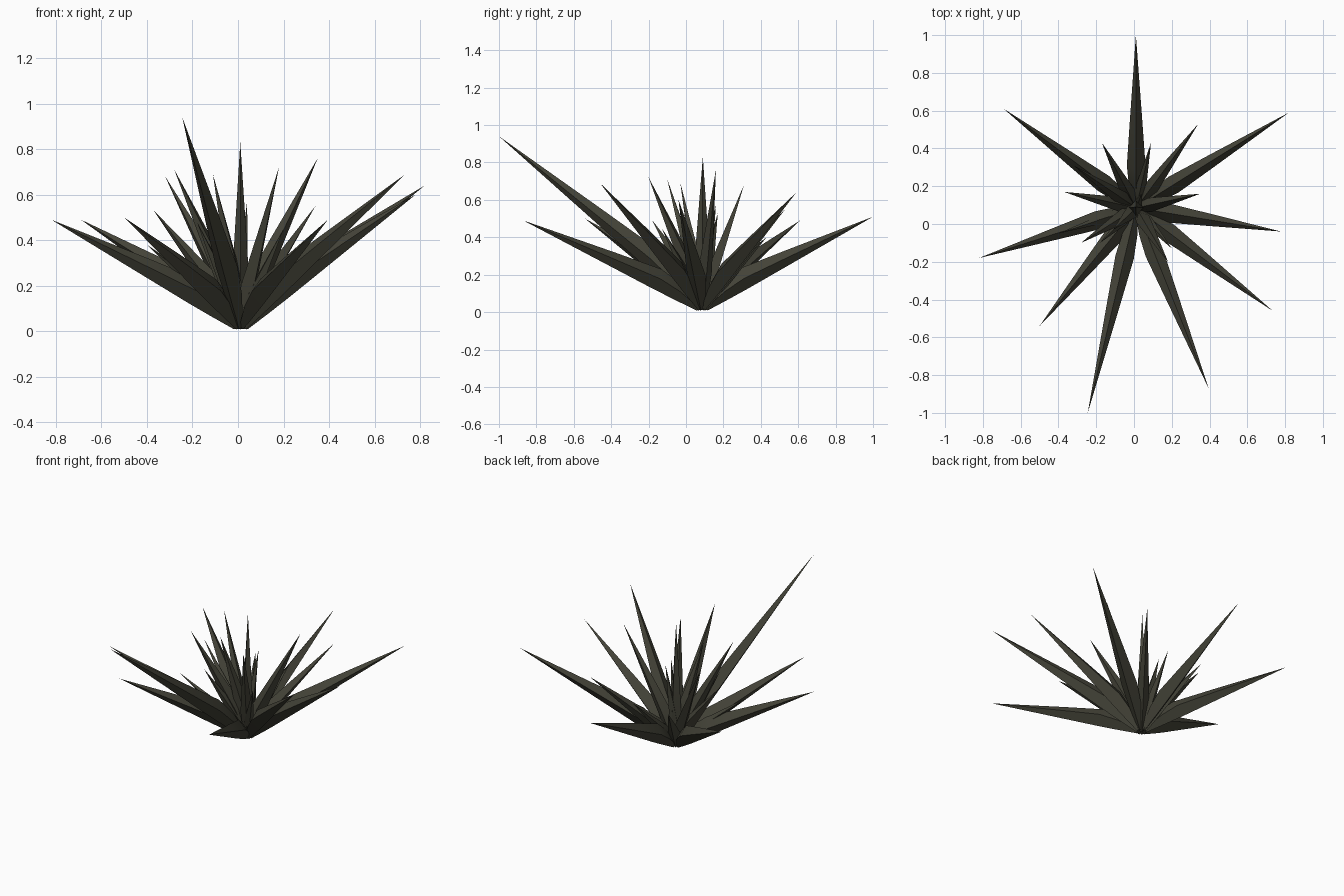
import bpy, bmesh
from mathutils import Vector

if "Cube" in bpy.data.objects:
    bpy.data.objects.remove(bpy.data.objects["Cube"])

mat = bpy.data.materials.new("dark olive")
mat.diffuse_color = (0.058, 0.057, 0.040, 1)
mat.use_nodes = True
mat.node_tree.nodes["Principled BSDF"].inputs["Base Color"].default_value = mat.diffuse_color
CENTRE = Vector((0.012, 0.085, 0.0))


def leaf(name, tip, r):
    """Four-sided spike: straight keel, swollen lower third, needle tip."""
    tip = Vector(tip)
    out = Vector((tip.x - CENTRE.x, tip.y - CENTRE.y, 0))
    foot = CENTRE + (out.normalized() * 0.03 if out.length > 0.05 else Vector())
    foot.z = 0.01
    d = (tip - foot).normalized()
    side = d.cross(Vector((0, 0, 1)))
    upright = side.length < 0.05
    side = Vector((1, 0, 0)) if upright else side.normalized()
    up = side.cross(d)
    lift = up * (0 if upright else 0.9)
    bm = bmesh.new()
    rings = []
    for t, s in ((0, 0.3), (0.13, 0.8), (0.25, 1.0), (0.5, 0.68)):
        c = foot.lerp(tip, t) + lift * r * s
        rings.append([bm.verts.new(c + o * r * s)
                      for o in (side * 0.85, up, side * -0.85, -up)])
    end = bm.verts.new(tip)
    bm.faces.new(rings[0])
    for i in range(4):
        j = (i + 1) % 4
        for a, b in zip(rings, rings[1:]):
            bm.faces.new((a[i], a[j], b[j], b[i]))
        bm.faces.new((rings[-1][i], rings[-1][j], end))
    bmesh.ops.recalc_face_normals(bm, faces=bm.faces)
    # smooth along the leaf, crisp on its four ridges
    for f in bm.faces:
        f.smooth = True
    for e in bm.edges:
        e.smooth = e.calc_face_angle(0) < 0.6
    for v in bm.verts:
        v.co.z = max(v.co.z, 0)
    me = bpy.data.meshes.new(name)
    bm.to_mesh(me)
    bm.free()
    me.materials.append(mat)
    bpy.context.collection.objects.link(bpy.data.objects.new(name, me))


# long outer leaves, by tip position
outer = [(0.01, 1.00, 0.51), (0.82, 0.59, 0.64), (-0.69, 0.61, 0.49),
         (0.78, -0.04, 0.60), (0.735, -0.46, 0.69), (0.395, -0.87, 0.49),
         (-0.245, -1.00, 0.94), (-0.50, -0.54, 0.50), (-0.82, -0.18, 0.49)]
# upright inner leaves
inner = [(0.01, 0.09, 0.83), (0.34, 0.53, 0.55), (0.35, 0.16, 0.76),
         (0.18, -0.20, 0.72), (-0.28, -0.10, 0.71), (-0.32, 0.31, 0.68),
         (-0.11, -0.03, 0.69), (-0.37, 0.17, 0.53), (-0.17, 0.43, 0.40)]
# short filler leaves
small = [(0.09, 0.43, 0.40), (-0.40, -0.05, 0.38), (0.20, -0.13, 0.45),
         (0.04, 0.16, 0.57), (-0.18, -0.10, 0.48)]
for kind, tips, r in (("outer_leaf", outer, 0.058), ("inner_leaf", inner, 0.045),
                      ("small_leaf", small, 0.036)):
    for n, tip in enumerate(tips):
        leaf(f"{kind}_{n + 1}", tip, r)
